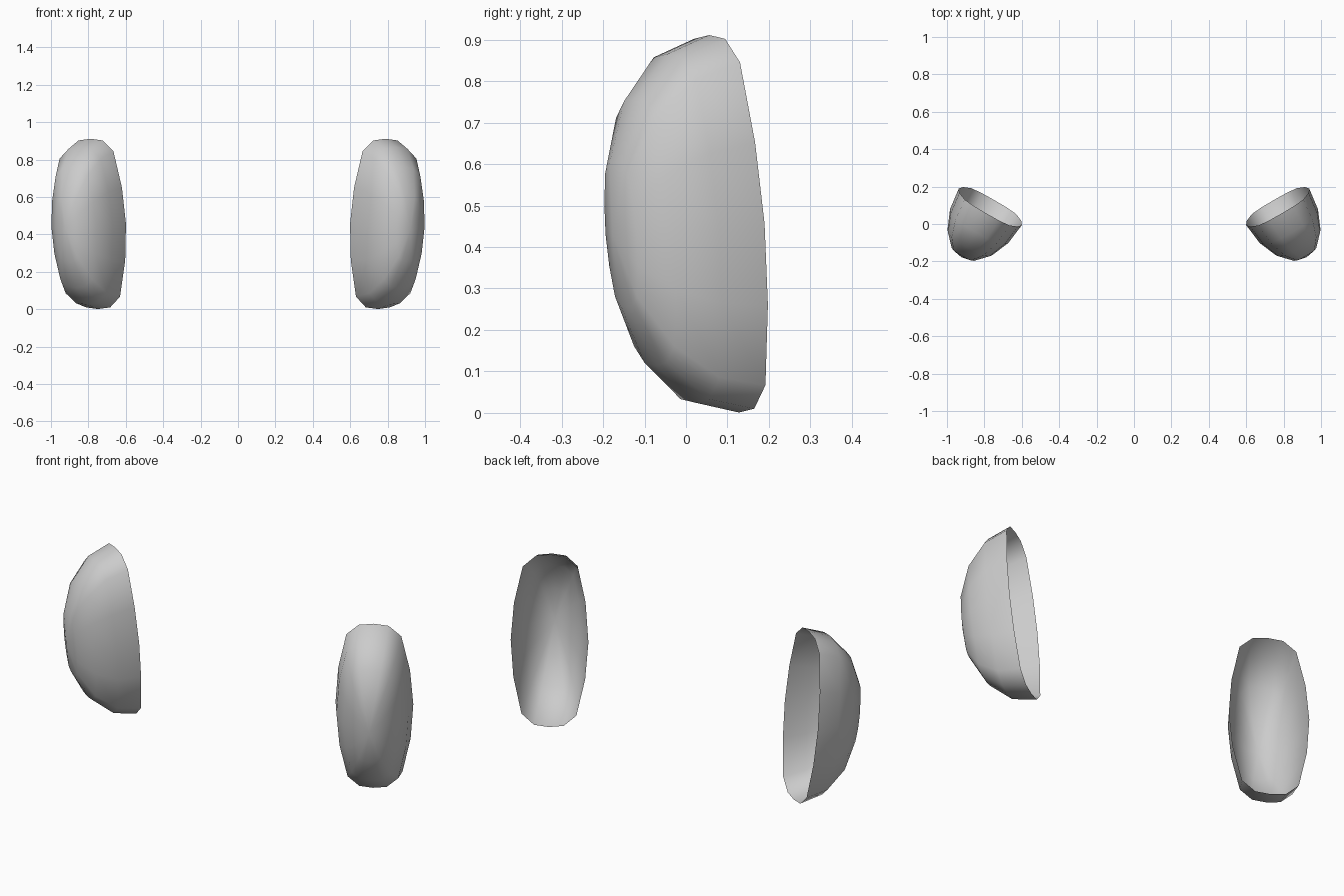
import bpy
import bmesh
from math import sin, cos, pi, radians
from mathutils import Vector, Matrix

cube = bpy.data.objects.get("Cube")
if cube:
    bpy.data.objects.remove(cube, do_unlink=True)

GREY = (0.6, 0.6, 0.6, 1.0)
mat = bpy.data.materials.new("plain grey")
mat.use_nodes = True
mat.diffuse_color = GREY
mat.node_tree.nodes["Principled BSDF"].inputs["Base Color"].default_value = GREY

SIDES = 16
RINGS = 4
HALF_WIDTH, HALF_HEIGHT, DEPTH = 0.195, 0.457, 0.312
CENTRE = Vector((0.768, 0.092, 0.456))
# Rim height at each step of a quarter turn: fuller than an ellipse
RISE = (0, 0.43, 0.855, 0.98, 1)

# Shell frame: turned outward, with the top leaning forward
turn, lean = radians(30), radians(5.2)
across = Vector((cos(turn), sin(turn), 0))
forward = Vector((sin(turn), -cos(turn), 0))
up = Vector((0, 0, 1)) * cos(lean) + forward * sin(lean)
bulge = across.cross(up)


def rim_point(i):
    """Width and height of one point of the open rim."""
    a = 2 * pi * i / SIDES
    step = i % 8
    rise = RISE[min(step, 8 - step)]
    return HALF_WIDTH * cos(a), HALF_HEIGHT * rise * (1 if i < 8 else -1)


def make_shell(name, side):
    """Open half-shell, hollow at the back; side is +1 left or -1 right."""
    bm = bmesh.new()

    def vert(w, h, d):
        p = CENTRE + across * w + up * h + bulge * d
        return bm.verts.new((p.x * side, p.y, p.z))

    def face(verts):
        bm.faces.new(verts if side > 0 else verts[::-1]).smooth = True

    rings = []
    for k in range(RINGS):
        a = pi / 2 * k / RINGS
        rings.append([vert(w * cos(a), h * cos(a), DEPTH * sin(a))
                      for w, h in map(rim_point, range(SIDES))])
    apex = vert(0, 0, DEPTH)

    for i in range(SIDES):
        j = (i + 1) % SIDES
        for low, high in zip(rings, rings[1:]):
            face([low[i], low[j], high[j], high[i]])
        face([rings[-1][i], rings[-1][j], apex])

    mesh = bpy.data.meshes.new(name)
    bm.to_mesh(mesh)
    bm.free()
    mesh.materials.append(mat)
    obj = bpy.data.objects.new(name, mesh)
    bpy.context.collection.objects.link(obj)


make_shell("left_shell", 1)
make_shell("right_shell", -1)
